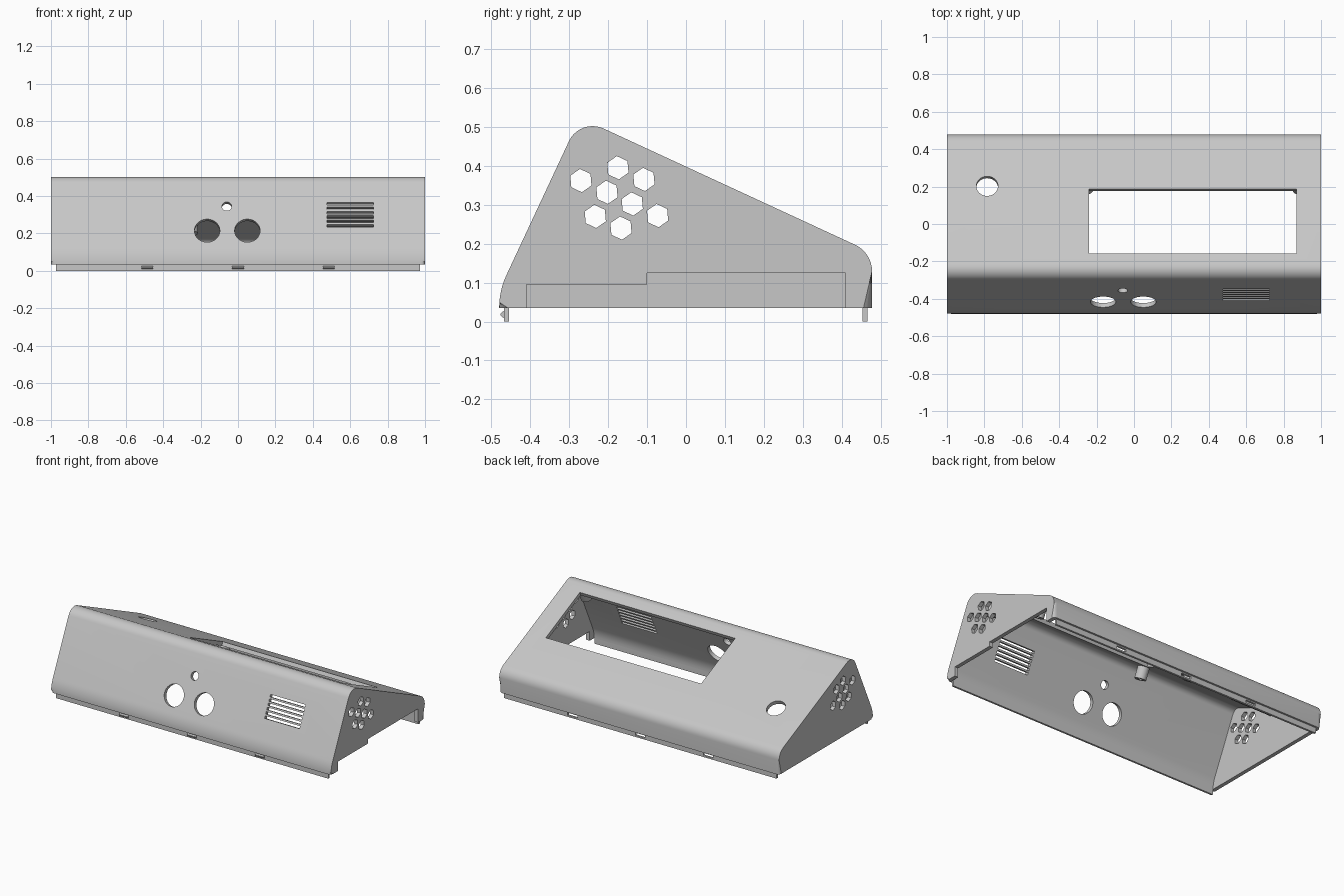
import bpy, bmesh, math
from mathutils import Matrix, Vector

if "Cube" in bpy.data.objects:
    bpy.data.objects.remove(bpy.data.objects["Cube"])

WALL = 0.025
BASE = 0.035

grey = bpy.data.materials.new("light grey plastic")
grey.use_nodes = True
grey.diffuse_color = (0.57, 0.57, 0.57, 1)
bsdf = next(n for n in grey.node_tree.nodes if n.type == 'BSDF_PRINCIPLED')
bsdf.inputs["Base Color"].default_value = grey.diffuse_color


def frame(u, v, w, origin=(0, 0, 0)):
    m = Matrix((u, v, w)).transposed().to_4x4()
    m.translation = origin
    return m


# Side frame draws in (y, z) and extrudes along x
SIDE = frame((0, 1, 0), (0, 0, 1), (1, 0, 0))
FRONT_TILT, TOP_TILT = math.radians(24.7), math.radians(24.9)


def front_frame(x, z):
    c, s = math.cos(FRONT_TILT), math.sin(FRONT_TILT)
    y = -0.462 + (z - 0.118) * 0.4667
    return frame((1, 0, 0), (0, s, c), (0, -c, s), (x, y, z))


def top_frame(x, y):
    c, s = math.cos(TOP_TILT), math.sin(TOP_TILT)
    return frame((1, 0, 0), (0, c, -s), (0, s, c), (x, y, 0.497 - 0.465 * (y + 0.21)))


def prism(bm, pts, m, lo, hi):
    a, b = [[bm.verts.new(m @ Vector((u, v, w))) for u, v in pts] for w in (lo, hi)]
    bm.faces.new(a[::-1])
    bm.faces.new(b)
    for i in range(len(pts)):
        j = (i + 1) % len(pts)
        bm.faces.new((a[i], a[j], b[j], b[i]))


def ngon(n, r, cu=0, cv=0, turn=0):
    return [(cu + r * math.cos(turn + math.tau * i / n),
             cv + r * math.sin(turn + math.tau * i / n)) for i in range(n)]


def rect(u0, v0, u1, v1):
    return [(u0, v0), (u1, v0), (u1, v1), (u0, v1)]


def make(name, bm):
    bmesh.ops.recalc_face_normals(bm, faces=bm.faces[:])
    mesh = bpy.data.meshes.new(name)
    bm.to_mesh(mesh)
    bm.free()
    mesh.materials.append(grey)
    ob = bpy.data.objects.new(name, mesh)
    bpy.context.collection.objects.link(ob)
    return ob


def cut(ob, *cutters):
    for c in cutters:
        c.hide_render = True
        mod = ob.modifiers.new("cut", 'BOOLEAN')
        mod.operation, mod.solver, mod.object = 'DIFFERENCE', 'EXACT', c
    bpy.context.view_layer.update()
    dg = bpy.context.evaluated_depsgraph_get()
    mesh = bpy.data.meshes.new_from_object(ob.evaluated_get(dg))
    ob.modifiers.clear()
    ob.data = mesh
    for c in cutters:
        bpy.data.objects.remove(c)


def smooth(ob):
    bpy.ops.object.select_all(action='DESELECT')
    ob.select_set(True)
    bpy.context.view_layer.objects.active = ob
    bpy.ops.object.shade_smooth_by_angle(angle=math.radians(30))


def wedge(inset, floor):
    """Side outline: bowed front foot, rounded ridge, rounded back edge."""
    f, t = math.pi - FRONT_TILT, math.pi / 2 - TOP_TILT
    arcs = [(-0.28, BASE, 0.2, math.pi, f, 6), (-0.24, 0.435, 0.067, f, t, 10),
            (0.403, 0.129, 0.075, t, 0, 8)]
    pts = [(-0.48 + inset, floor)] if floor < BASE else []
    for y, z, r, a0, a1, n in arcs:
        for i in range(n + 1):
            a = a0 + (a1 - a0) * i / n
            pts.append((y + (r - inset) * math.cos(a), z + (r - inset) * math.sin(a)))
    return pts + [(0.478 - inset, floor)]


# Outer shell with softened side edges
bm = bmesh.new()
prism(bm, wedge(0, BASE), SIDE, -1, 1)
rims = [e for e in bm.edges
        if abs(e.verts[0].co.x - e.verts[1].co.x) < 1e-5
        and max(v.co.z for v in e.verts) > BASE + 1e-4]
bmesh.ops.bevel(bm, geom=rims, offset=0.022, offset_type='OFFSET', segments=4,
                profile=0.5, affect='EDGES', clamp_overlap=True)
shell = make("enclosure_shell", bm)

# Hollow interior
bm = bmesh.new()
prism(bm, wedge(WALL, -0.05), SIDE, -1 + WALL, 1 - WALL)
cavity = make("cavity_cutter", bm)

# Side openings: hexagon vents on both sides, stepped notch on the left
bm = bmesh.new()
vents = [(-0.27, 0.362), (-0.175, 0.395), (-0.108, 0.365), (-0.203, 0.332),
         (-0.138, 0.302), (-0.233, 0.27), (-0.167, 0.24), (-0.073, 0.272)]
for y, z in vents:
    prism(bm, ngon(6, 0.03, y, z, math.radians(95)), SIDE, -1.1, 1.1)
notch = [(-0.41, -0.05), (0.41, -0.05), (0.41, 0.124), (-0.1, 0.124), (-0.1, 0.095), (-0.41, 0.095)]
prism(bm, notch, SIDE, 0.95, 1.1)
side_cutter = make("side_cutter", bm)

# Openings in the front and top panels
bm = bmesh.new()
for x, z, r in [(-0.165, 0.215, 0.068), (0.05, 0.215, 0.068), (-0.06, 0.345, 0.026)]:
    prism(bm, ngon(40, r), front_frame(x, z), -0.05, 0.05)
for i in range(6):
    prism(bm, rect(-0.125, -0.0075, 0.125, 0.0075), front_frame(0.6, 0.241 + 0.0235 * i), -0.05, 0.05)
prism(bm, rect(-0.555, -0.191, 0.555, 0.191), top_frame(0.315, 0.015), -0.05, 0.05)
prism(bm, ngon(40, 0.058), top_frame(-0.785, 0.203), -0.05, 0.05)
panel_cutter = make("panel_cutter", bm)

cut(shell, cavity, side_cutter, panel_cutter)
smooth(shell)

# Locating lips under the front and back walls
CLIPS = (-0.485, 0, 0.485)
bm = bmesh.new()
prism(bm, rect(-0.467, 0, -0.455, BASE + 0.003), SIDE, -0.973, 0.973)
make("front_lip", bm)

bm = bmesh.new()
prism(bm, rect(0.453, 0, 0.466, BASE + 0.003), SIDE, -0.973, 0.973)
back_lip = make("back_lip", bm)
bm = bmesh.new()
for x in CLIPS:
    prism(bm, rect(0.44, 0.01, 0.48, 0.027), SIDE, x - 0.035, x + 0.035)
cut(back_lip, make("catch_cutter", bm))

# Snap beads on the front lip
bm = bmesh.new()
for x in CLIPS:
    prism(bm, [(-0.46, 0.008), (-0.471, 0.01), (-0.476, 0.015), (-0.476, 0.021),
               (-0.471, 0.026), (-0.46, 0.028)], SIDE, x - 0.031, x + 0.031)
make("snap_beads", bm)

# Screen mounting posts under the top panel, with screw holes
bm, holes = bmesh.new(), bmesh.new()
for x in (-0.25, 0.88):
    for y in (-0.2, 0.232):
        prism(bm, ngon(20, 0.035), top_frame(x, y), -0.1, -WALL + 0.004)
        prism(holes, ngon(16, 0.016), top_frame(x, y), -0.12, -0.04)
posts = make("screen_posts", bm)
cut(posts, make("screw_cutter", holes))
smooth(posts)

# Ribs beside the round opening
bm = bmesh.new()
prism(bm, [(-0.19, 0), (0.2, 0), (0.1, -0.05), (-0.19, -0.05)],
      frame((1, 0, 0), (0, 0.42, 0.907), (0, 0.907, -0.42), (-0.785, 0.08, 0.34)), -0.006, 0.006)
make("panel_rib", bm)
